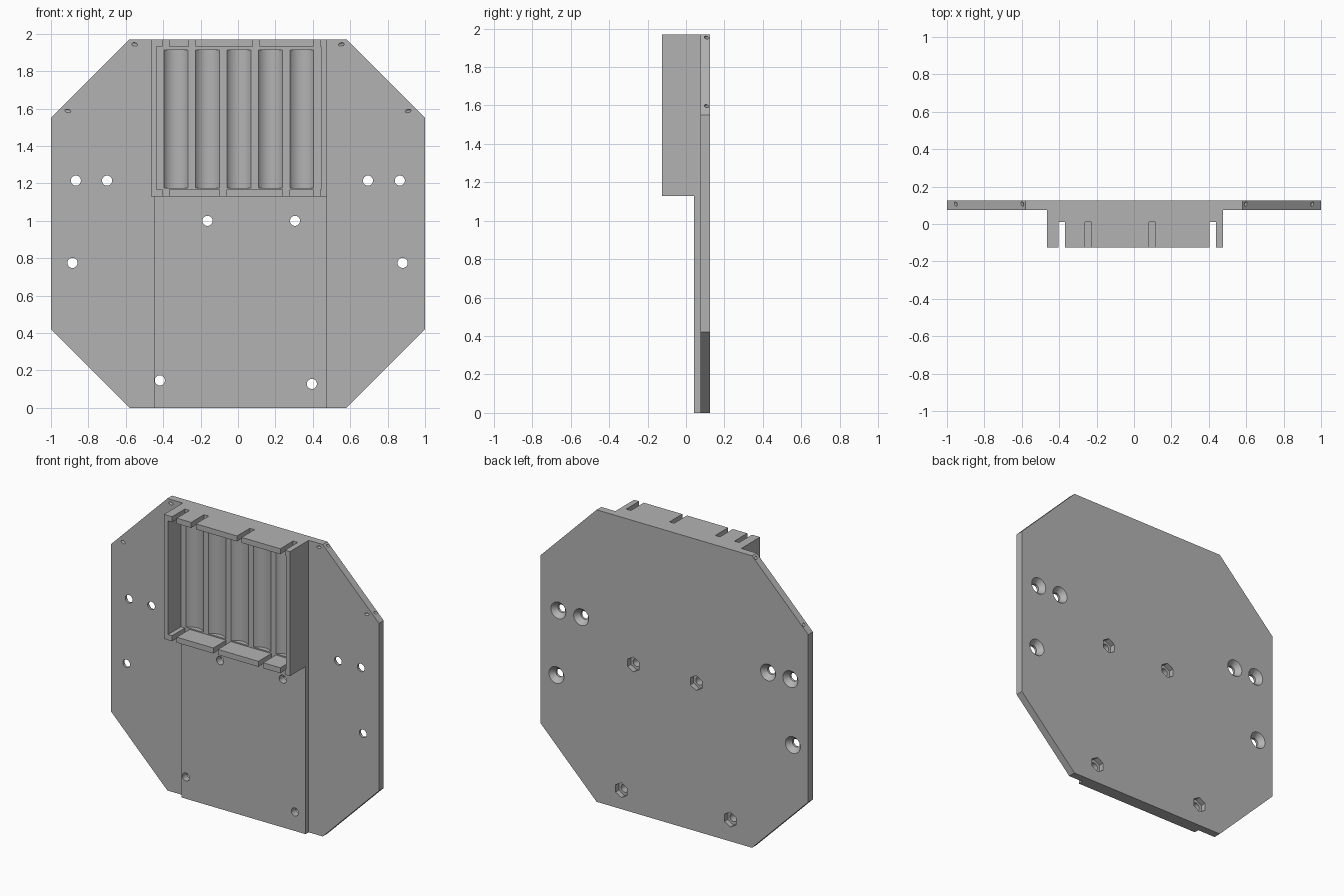
import bpy, bmesh, math
from mathutils import Vector, Matrix

cube = bpy.data.objects.get("Cube")
if cube:
    bpy.data.objects.remove(cube, do_unlink=True)

grey = bpy.data.materials.new("mid grey")
grey.use_nodes = True
COLOUR = (0.45, 0.45, 0.45, 1)
grey.diffuse_color = COLOUR
grey.node_tree.nodes["Principled BSDF"].inputs["Base Color"].default_value = COLOUR

BACK, PLATE, PAD, FLOOR, FRONT = 0.125, 0.075, 0.042, 0.012, -0.125
TOP, BOX_BASE = 1.97, 1.13


def make(name, bm):
    bmesh.ops.recalc_face_normals(bm, faces=bm.faces)
    mesh = bpy.data.meshes.new(name)
    bm.to_mesh(mesh)
    bm.free()
    mesh.materials.append(grey)
    obj = bpy.data.objects.new(name, mesh)
    bpy.context.scene.collection.objects.link(obj)
    return obj


def block(name, x0, x1, y0, y1, z0, z1):
    bm = bmesh.new()
    m = Matrix.Translation(((x0 + x1) / 2, (y0 + y1) / 2, (z0 + z1) / 2))
    bmesh.ops.create_cube(bm, size=1, matrix=m @ Matrix.Diagonal((x1 - x0, y1 - y0, z1 - z0, 1)))
    return make(name, bm)


def rod(start, end, r0, r1=None, sides=32):
    """Round or six-sided cutter running from start to end."""
    a, b = Vector(start), Vector(end)
    rot = (b - a).to_track_quat('Z', 'Y').to_matrix().to_4x4()
    bm = bmesh.new()
    bmesh.ops.create_cone(bm, cap_ends=True, segments=sides, radius1=r0, radius2=r1 or r0,
                          depth=(b - a).length, matrix=Matrix.Translation((a + b) / 2) @ rot)
    obj = make("cutter", bm)
    obj.hide_render = True
    return obj


def cut(cutter, *targets):
    for t in targets:
        mod = t.modifiers.new("cut", 'BOOLEAN')
        mod.operation, mod.solver, mod.object = 'DIFFERENCE', 'EXACT', cutter
        bpy.context.view_layer.objects.active = t
        bpy.ops.object.modifier_apply(modifier=mod.name)
    bpy.data.objects.remove(cutter, do_unlink=True)


# Eight-sided base plate
bm = bmesh.new()
half = [(0.58, 0), (1, 0.42), (1, 1.55), (0.58, TOP)]
outline = half + [(-x, z) for x, z in reversed(half)]
face = bm.faces.new([bm.verts.new((x, PLATE, z)) for x, z in outline])
ext = bmesh.ops.extrude_face_region(bm, geom=[face])["geom"]
bmesh.ops.translate(bm, vec=(0, BACK - PLATE, 0),
                    verts=[v for v in ext if isinstance(v, bmesh.types.BMVert)])
plate = make("base_plate", bm)

# Raised pad below the cell tray
pad = block("raised_pad", -0.45, 0.475, PAD, PLATE, 0, BOX_BASE)

# Countersunk screw holes
for x, z in [(-0.867, 1.215), (-0.7, 1.215), (0.695, 1.215), (0.865, 1.215),
             (-0.885, 0.775), (0.88, 0.775)]:
    cut(rod((x, 0, z), (x, 0.2, z), 0.027), plate)
    cut(rod((x, 0.09, z), (x, BACK + 0.007, z), 0.026, 0.062), plate)

# Bolt holes with nut pockets in the back
for x, z in [(-0.163, 1.0), (0.305, 1.0), (-0.418, 0.147), (0.395, 0.128)]:
    cut(rod((x, 0, z), (x, 0.2, z), 0.027), plate, pad)
    cut(rod((x, 0.09, z), (x, 0.2, z), 0.05, sides=6), plate)

# Thin slanted tie holes through the upper corners
for s in (-1, 1):
    for x, z in [(0.596, 1.953), (0.953, 1.597)]:
        edge = Vector((s * x, 0.107, z))
        step = Vector((s * 0.044, 0.032, 0.01))
        cut(rod(edge - step * 2, edge + step, 0.009, sides=16), plate)

# Cell tray floor with five round grooves
tray = block("tray_floor", -0.465, 0.475, FLOOR, PLATE, BOX_BASE, TOP)
for i in range(5):
    x = 0.005 + (i - 2) * 0.168
    cut(rod((x, -0.036, 1.175), (x, -0.036, 1.912), 0.08, sides=64), tray)

# Tray side walls
block("tray_wall_right", -0.465, -0.435, FRONT, FLOOR, BOX_BASE, TOP)
block("tray_wall_left", 0.445, 0.475, FRONT, FLOOR, BOX_BASE, TOP)

# Tray end walls, split by the wire slots
for name, z0, z1, slots in [("top", 1.933, TOP, (-0.262, 0.08)),
                            ("bottom", BOX_BASE, 1.167, (-0.097, 0.24))]:
    start = -0.435
    for i, slot in enumerate((-0.405, *slots, 0.403, 0.445)):
        block(f"tray_{name}_wall_{i + 1}", start, slot, FRONT, FLOOR, z0, z1)
        start = slot + 0.035

# Smooth the round cuts, keep the edges sharp
bpy.ops.object.select_all(action='DESELECT')
for obj in (plate, pad, tray):
    obj.select_set(True)
bpy.context.view_layer.objects.active = plate
bpy.ops.object.shade_smooth_by_angle(angle=math.radians(30))
